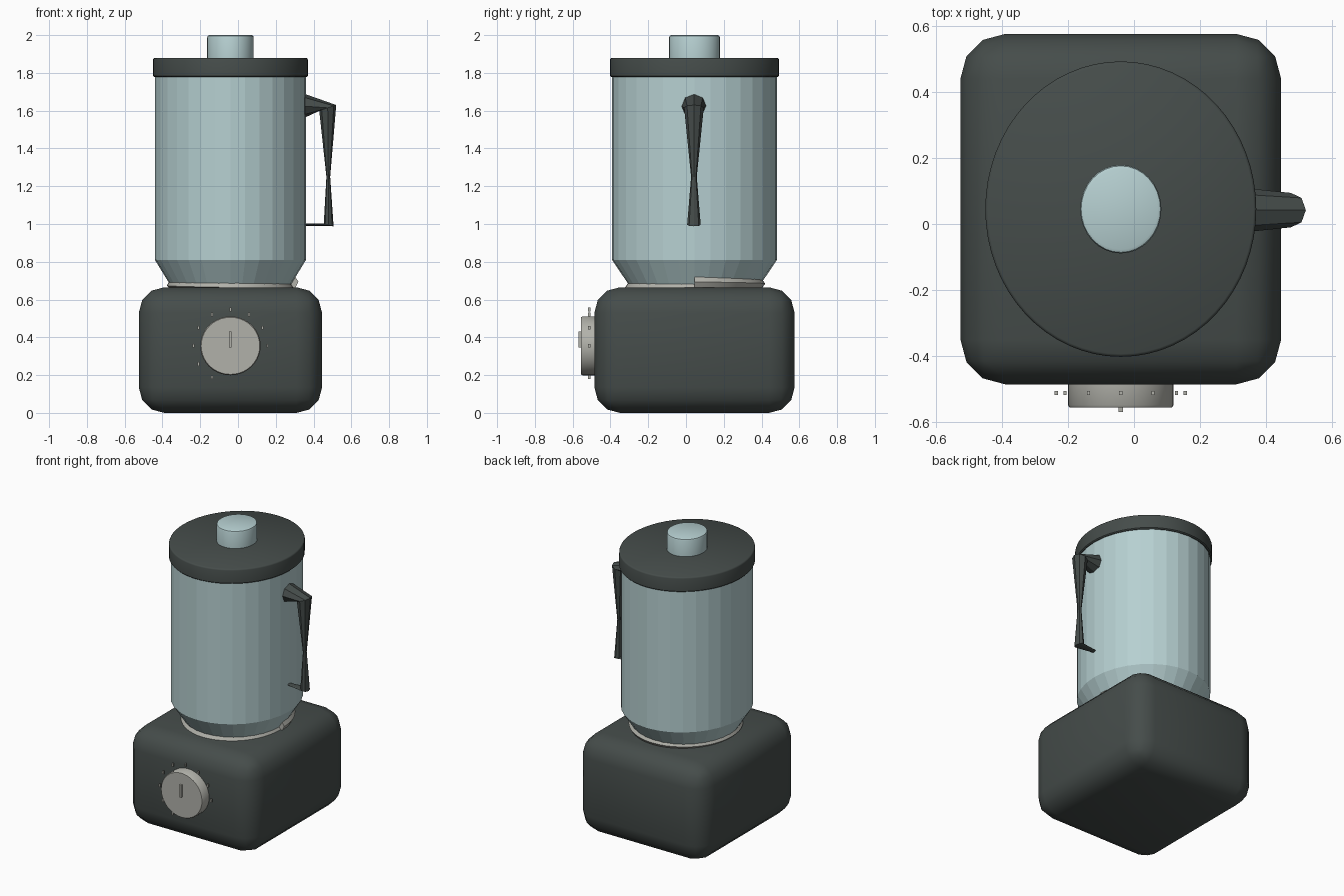
import bpy, bmesh, math
from mathutils import Vector

if "Cube" in bpy.data.objects:
    bpy.data.objects.remove(bpy.data.objects["Cube"])

CX, CY = -0.04, 0.045      # shared vertical axis
RATIO = 1.09               # round parts are slightly deeper than wide


def material(name, rgb):
    m = bpy.data.materials.new(name)
    m.diffuse_color = (*rgb, 1)
    m.use_nodes = True
    m.node_tree.nodes["Principled BSDF"].inputs["Base Color"].default_value = m.diffuse_color
    return m


DARK = material("dark_plastic", (0.06, 0.073, 0.069))
GLASS = material("pale_glass", (0.47, 0.63, 0.64))
METAL = material("warm_metal", (0.44, 0.44, 0.40))


def finish(name, bm, mat, smooth=None):
    bmesh.ops.recalc_face_normals(bm, faces=bm.faces)
    me = bpy.data.meshes.new(name)
    bm.to_mesh(me)
    bm.free()
    ob = bpy.data.objects.new(name, me)
    bpy.context.collection.objects.link(ob)
    me.materials.append(mat)
    if smooth:
        bpy.ops.object.select_all(action='DESELECT')
        ob.select_set(True)
        bpy.context.view_layer.objects.active = ob
        bpy.ops.object.shade_smooth_by_angle(angle=math.radians(smooth))
    return ob


def loft(name, rings, mat, smooth=None):
    """Skin a list of equal-length point rings and cap both ends."""
    bm = bmesh.new()
    rows = [[bm.verts.new(p) for p in ring] for ring in rings]
    n = len(rows[0])
    for a, b in zip(rows, rows[1:]):
        for i in range(n):
            j = (i + 1) % n
            bm.faces.new((a[i], a[j], b[j], b[i]))
    bm.faces.new(rows[0])
    bm.faces.new(rows[-1])
    return finish(name, bm, mat, smooth)


def turned(name, profile, mat, sides, smooth=None):
    """Elliptical turned part from (radius, z) pairs."""
    angles = [2 * math.pi * i / sides for i in range(sides)]
    return loft(name, [[(CX + r * math.cos(a), CY + r * RATIO * math.sin(a), z)
                        for a in angles] for r, z in profile], mat, smooth)


def box(name, lo, hi, mat, bevel=0, segments=3, smooth=None):
    bm = bmesh.new()
    bmesh.ops.create_cube(bm, size=1)
    for v in bm.verts:
        v.co = Vector([(l + h) / 2 + c * (h - l) for l, h, c in zip(lo, hi, v.co)])
    if bevel:
        bmesh.ops.bevel(bm, geom=bm.edges[:], offset=bevel, segments=segments,
                        profile=0.5, affect='EDGES')
    return finish(name, bm, mat, smooth)


# Rounded motor base
box("base", (-0.525, -0.485, 0), (0.445, 0.575, 0.665), DARK, 0.135, 3, 60)

# Jug, lid and cap
turned("jug", [(0.308, 0.66), (0.40, 0.81), (0.40, 1.79)], GLASS, 32)
turned("lid", [(0.404, 1.778), (0.41, 1.784), (0.41, 1.87), (0.408, 1.876), (0.402, 1.88)],
       DARK, 64, 40)
turned("lid_cap", [(0.123, 1.87), (0.123, 1.988), (0.120, 1.996), (0.112, 2.0)],
       GLASS, 32, 40)

# Spiral locking collar: starts high on the right and winds down once
collar = []
for i in range(49):
    t = i / 48
    a = 2 * math.pi * t
    top = 0.722 - 0.04 * t
    out = 0.36 - 0.022 * min(1, 3 * t)
    section = [(0.29, 0.655), (out - 0.02, 0.655), (out, top - 0.028),
               (out - 0.018, top), (0.29, top)]
    collar.append([(CX + r * math.cos(a), CY + r * RATIO * math.sin(a), z)
                   for r, z in section])
loft("locking_collar", collar, METAL, 30)

# Handle: octagonal sections (centre x, z, thickness vector x, z, half width)
handle = []
for x, z, tx, tz, w in [(0.335, 1.625, 0.0, 0.07, 0.067),
                        (0.475, 1.615, 0.045, 0.015, 0.052),
                        (0.478, 1.25, 0.010, 0.0, 0.015),
                        (0.480, 0.995, 0.026, -0.007, 0.036),
                        (0.340, 0.997, 0.0, -0.006, 0.012)]:
    angles = [math.pi / 4 * k for k in range(8)]
    handle.append([(x + tx * math.cos(a), 0.042 + w * math.sin(a), z + tz * math.cos(a))
                   for a in angles])
loft("handle", handle, DARK)

# Speed dial with pointer
DZ = 0.355
loft("dial", [[(CX + r * math.cos(2 * math.pi * i / 40), y,
                DZ + r * 0.975 * math.sin(2 * math.pi * i / 40)) for i in range(40)]
              for r, y in [(0.16, -0.47), (0.16, -0.548), (0.155, -0.555)]], METAL, 40)
box("dial_pointer", (-0.047, -0.569, 0.345), (-0.034, -0.54, 0.43), METAL)

# Speed marks around the dial
for k in range(9):
    a = math.radians(30 * k)
    x, z = CX + 0.195 * math.cos(a), DZ + 0.192 * math.sin(a)
    box(f"speed_mark_{k + 1}", (x - 0.005, -0.518, z - 0.01),
        (x + 0.005, -0.506, z + 0.01), METAL)
